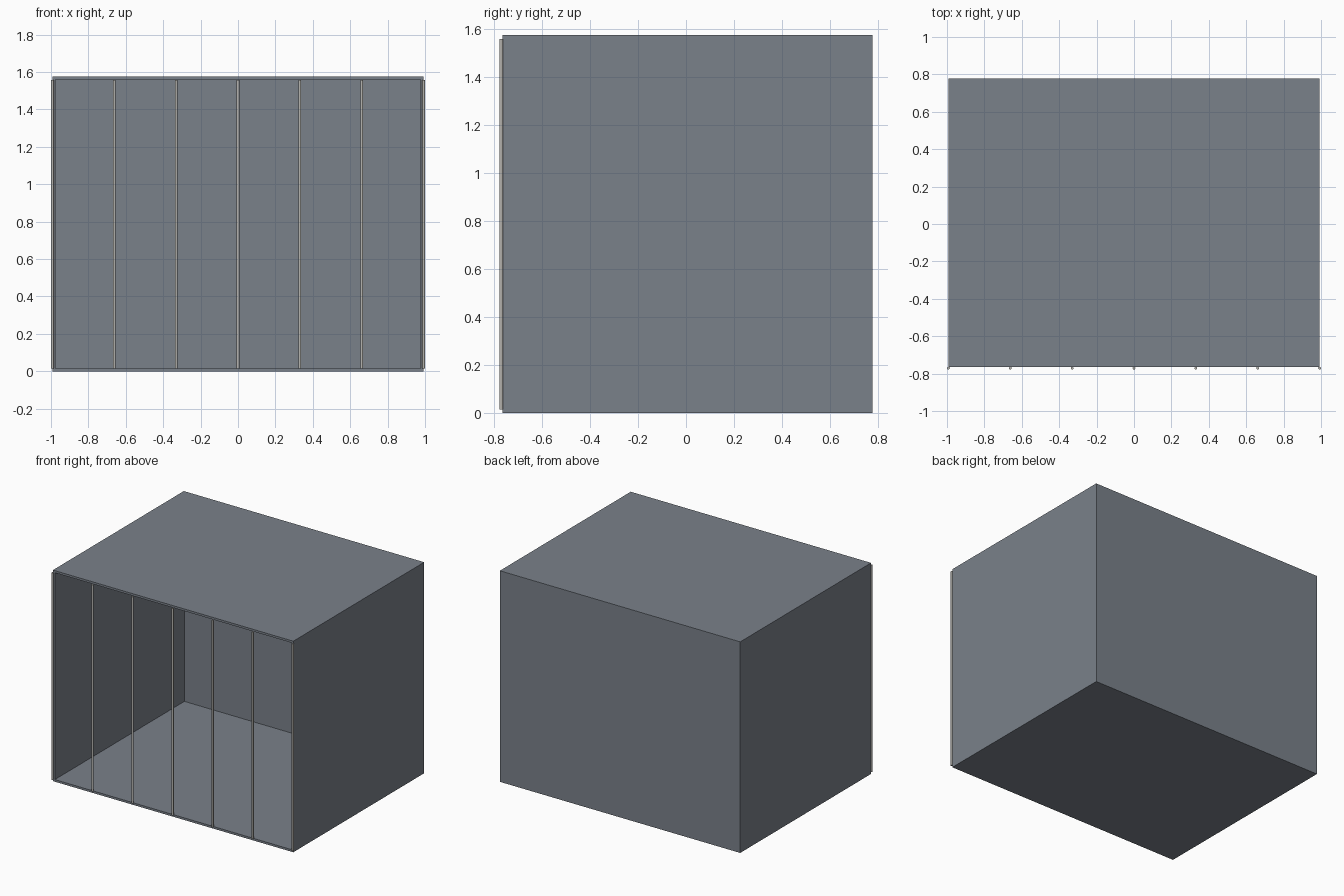
import bpy
import bmesh

if "Cube" in bpy.data.objects:
    bpy.data.objects.remove(bpy.data.objects["Cube"])

# Main dimensions
HALF_W, FRONT, BACK, HEIGHT = 0.992, -0.765, 0.778, 1.575
WALL = 0.016
BAR_R, BAR_Y, BAR_LOW, BAR_HIGH = 0.0075, -0.7705, 0.015, 1.558


def material(name, rgb):
    mat = bpy.data.materials.new(name)
    mat.diffuse_color = (*rgb, 1.0)
    mat.use_nodes = True
    mat.node_tree.nodes["Principled BSDF"].inputs["Base Color"].default_value = mat.diffuse_color
    return mat


panel_grey = material("panel_grey", (0.195, 0.220, 0.255))
bar_steel = material("bar_steel", (0.47, 0.46, 0.43))

# Open-fronted box: a cube without its front face, thickened inwards
mesh = bpy.data.meshes.new("box_shell")
bm = bmesh.new()
bmesh.ops.create_cube(bm, size=1)
for v in bm.verts:
    v.co.x *= 2 * HALF_W
    v.co.y = FRONT if v.co.y < 0 else BACK
    v.co.z = 0 if v.co.z < 0 else HEIGHT
bm.normal_update()
bmesh.ops.delete(bm, geom=[f for f in bm.faces if f.normal.y < -0.5], context='FACES')
bm.to_mesh(mesh)
bm.free()
mesh.materials.append(panel_grey)
shell = bpy.data.objects.new("box_shell", mesh)
bpy.context.collection.objects.link(shell)
solid = shell.modifiers.new("wall_thickness", 'SOLIDIFY')
solid.thickness = WALL
solid.offset = -1
solid.use_even_offset = True

# Seven evenly spaced upright bars across the opening
for i in range(-3, 4):
    bpy.ops.mesh.primitive_cylinder_add(
        vertices=12, radius=BAR_R, depth=BAR_HIGH - BAR_LOW,
        location=(i * HALF_W / 3, BAR_Y, (BAR_LOW + BAR_HIGH) / 2))
    bar = bpy.context.object
    bar.name = f"front_bar_{i + 4}"
    bar.data.materials.append(bar_steel)
    bpy.ops.object.shade_smooth_by_angle()
